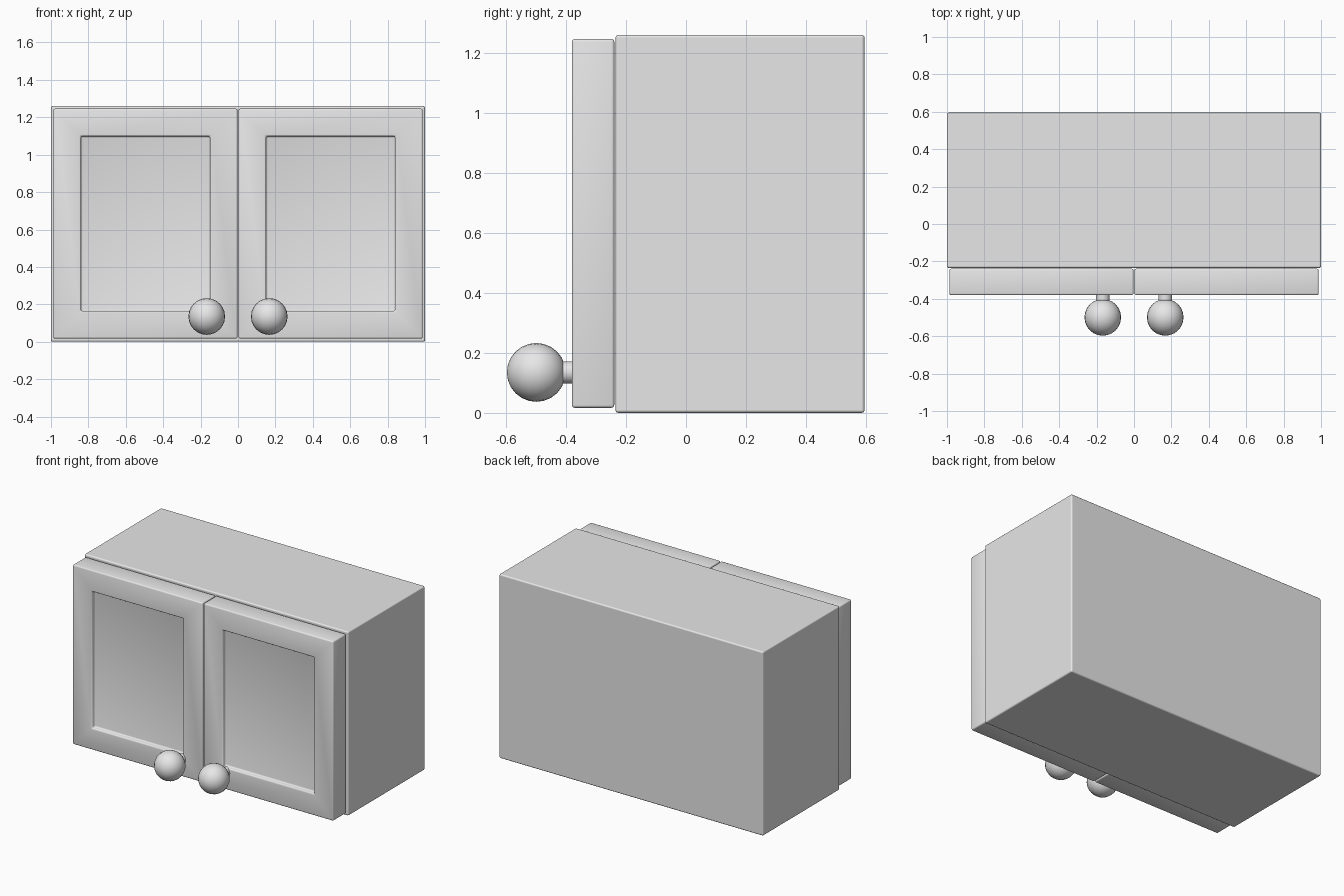
import bpy
import bmesh
import math
from mathutils import Matrix, Vector

cube = bpy.data.objects.get("Cube")
if cube:
    bpy.data.objects.remove(cube, do_unlink=True)

# Single plain grey finish
grey = bpy.data.materials.new("plain_grey")
grey.use_nodes = True
colour = (0.8, 0.8, 0.8, 1.0)
grey.diffuse_color = colour
for node in grey.node_tree.nodes:
    if node.type == 'BSDF_PRINCIPLED':
        node.inputs["Base Color"].default_value = colour


def finish(name, bm, bevel=0.0, harden=False):
    """Turn a bmesh into a smooth, optionally bevelled object."""
    mesh = bpy.data.meshes.new(name)
    bm.to_mesh(mesh)
    bm.free()
    mesh.materials.append(grey)
    obj = bpy.data.objects.new(name, mesh)
    bpy.context.collection.objects.link(obj)
    if bevel:
        mod = obj.modifiers.new("rounded_edges", 'BEVEL')
        mod.width = bevel
        mod.segments = 3
        mod.limit_method = 'ANGLE'
        mod.harden_normals = harden
        for poly in mesh.polygons:
            poly.use_smooth = True
    else:
        bpy.ops.object.select_all(action='DESELECT')
        obj.select_set(True)
        bpy.context.view_layer.objects.active = obj
        bpy.ops.object.shade_smooth_by_angle(angle=math.radians(40))
    return obj


def box(low, high):
    """Box between two opposite corners."""
    low, high = Vector(low), Vector(high)
    bm = bmesh.new()
    bmesh.ops.create_cube(bm, size=1, matrix=Matrix.Translation((low + high) / 2)
                          @ Matrix.Diagonal((high - low).to_4d()))
    return bm


# Cabinet body
finish("cabinet_body", box((-1, -0.235, 0), (1, 0.595, 1.26)), 0.01, True)

for side, sign in (("left", 1), ("right", -1)):
    # Door with a recessed front panel
    xs = sorted((sign * 0.003, sign * 0.987))
    bm = box((xs[0], -0.38, 0.017), (xs[1], -0.239, 1.246))
    bm.normal_update()
    front = min(bm.faces, key=lambda f: f.calc_center_median().y)
    bmesh.ops.inset_region(bm, faces=[front], thickness=0.208)
    bmesh.ops.inset_region(bm, faces=[front], thickness=0.001)
    bmesh.ops.translate(bm, verts=front.verts, vec=(0, 0.03, 0))
    finish(side + "_door", bm, 0.009)

    # Round knob, poles along the front-back axis
    turn = Matrix.Rotation(math.pi / 2, 4, 'X')
    bm = bmesh.new()
    bmesh.ops.create_uvsphere(bm, u_segments=24, v_segments=12, radius=0.098,
                              matrix=Matrix.Translation((sign * 0.167, -0.499, 0.135)) @ turn)
    finish(side + "_knob", bm)

    # Knob stem
    bm = bmesh.new()
    bmesh.ops.create_cone(bm, cap_ends=True, segments=24, radius1=0.037, radius2=0.037, depth=0.08,
                          matrix=Matrix.Translation((sign * 0.167, -0.41, 0.135)) @ turn)
    finish(side + "_knob_stem", bm)
